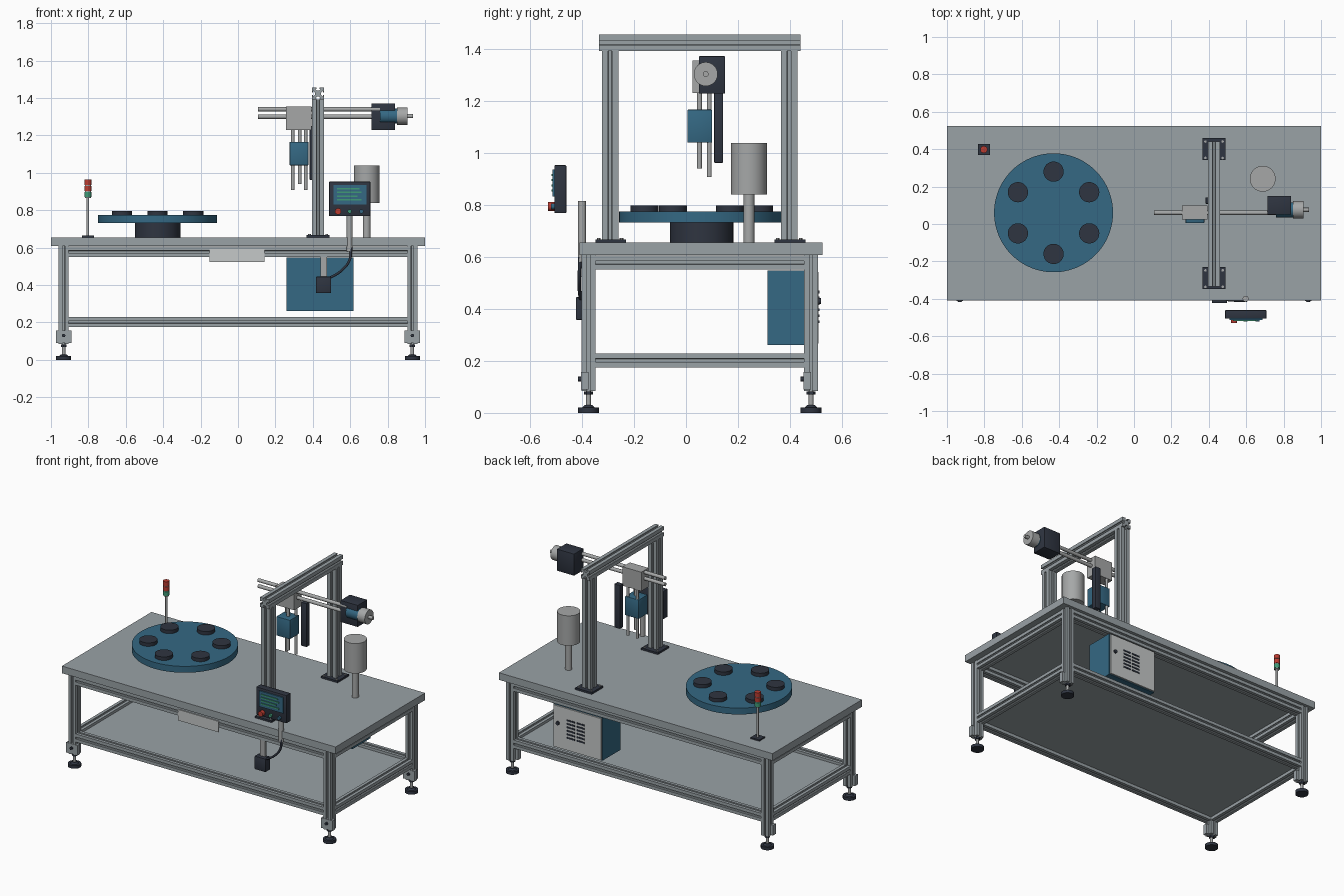
import bpy, bmesh, math
from mathutils import Vector, Matrix

cube = bpy.data.objects.get("Cube")
if cube:
    bpy.data.objects.remove(cube, do_unlink=True)


def material(name, rgb):
    m = bpy.data.materials.new(name)
    m.use_nodes = True
    m.diffuse_color = (*rgb, 1)
    node = next(n for n in m.node_tree.nodes if n.type == 'BSDF_PRINCIPLED')
    node.inputs["Base Color"].default_value = (*rgb, 1)
    return m


ALU = material("aluminium grey", (0.32, 0.36, 0.38))
STEEL = material("steel grey", (0.38, 0.39, 0.39))
LIGHT = material("light grey", (0.56, 0.58, 0.58))
DARK = material("charcoal", (0.028, 0.035, 0.052))
BLUE = material("machine blue", (0.035, 0.14, 0.23))
RED = material("signal red", (0.5, 0.045, 0.03))
GREEN = material("signal green", (0.05, 0.32, 0.18))
parts = []


def finish(name, bm, mat):
    bmesh.ops.recalc_face_normals(bm, faces=bm.faces)
    me = bpy.data.meshes.new(name)
    bm.to_mesh(me)
    bm.free()
    me.materials.append(mat)
    ob = bpy.data.objects.new(name, me)
    bpy.context.collection.objects.link(ob)
    parts.append(ob)
    return ob


def box(name, x, y, z, mat, bevel=0):
    """Box from (low, high) ranges on each axis."""
    bm = bmesh.new()
    bmesh.ops.create_cube(bm, size=1)
    for v in bm.verts:
        v.co = [sum(r) / 2 + c * (r[1] - r[0]) for r, c in zip((x, y, z), v.co)]
    if bevel:
        bmesh.ops.bevel(bm, geom=bm.edges[:], offset=bevel, segments=2,
                        affect='EDGES', profile=0.5)
    return finish(name, bm, mat)


def place(a, b):
    d = Vector(b) - Vector(a)
    return d.length, Matrix.Translation(a) @ d.to_track_quat('Z', 'Y').to_matrix().to_4x4()


def rod(name, a, b, r, mat, sides=32, r2=None):
    """Cylinder or cone between two points."""
    length, mx = place(a, b)
    bm = bmesh.new()
    bmesh.ops.create_cone(bm, cap_ends=True, segments=sides, radius1=r,
                          radius2=r if r2 is None else r2, depth=length,
                          matrix=mx @ Matrix.Translation((0, 0, length / 2)))
    return finish(name, bm, mat)


def slot_profile(name, a, b, size):
    """Square extrusion with a T-slot in each of its four sides."""
    h = size / 2
    side = [(1, -1), (1, -.24), (.82, -.24), (.82, -.45), (.5, -.2),
            (.5, .2), (.82, .45), (.82, .24), (1, .24)]
    length, mx = place(a, b)
    bm = bmesh.new()
    verts = []
    for k in range(4):
        turn = Matrix.Rotation(k * math.pi / 2, 4, 'Z')
        verts += [bm.verts.new(mx @ turn @ Vector((p * h, q * h, 0))) for p, q in side]
    face = bm.faces.new(verts)
    new = bmesh.ops.extrude_face_region(bm, geom=[face])["geom"]
    shift = Vector(b) - Vector(a)
    bmesh.ops.translate(bm, vec=shift, verts=[g for g in new if isinstance(g, bmesh.types.BMVert)])
    return finish(name, bm, ALU)


# Table frame: legs, levelling feet, clamps
LX, LY, CY, S = 0.932, 0.428, 0.053, 0.054
for sx, xn in ((-1, "right"), (1, "left")):
    for sy, yn in ((-1, "front"), (1, "back")):
        x, y, n = sx * LX, CY + sy * LY, f"{yn}_{xn}"
        slot_profile(f"leg_{n}", (x, y, 0.085), (x, y, 0.608), S)
        rod(f"foot_{n}", (x, y, 0), (x, y, 0.02), 0.04, DARK)
        rod(f"foot_hub_{n}", (x, y, 0.02), (x, y, 0.03), 0.025, DARK, r2=0.014)
        rod(f"foot_stem_{n}", (x, y, 0.02), (x, y, 0.09), 0.009, STEEL, 16)
        rod(f"foot_nut_{n}", (x, y, 0.07), (x, y, 0.083), 0.017, DARK, 6)
        box(f"leg_clamp_{n}", (x - .041, x + .041), (y - .029, y), (0.09, 0.157), ALU)
        rod(f"clamp_screw_{n}", (x, y - .041, 0.13), (x, y - .025, 0.13), 0.009, DARK, 16)

# Table rails, top and shelf
for z, n in ((0.578, "upper"), (0.202, "lower")):
    for s in (-1, 1):
        y, x = CY + s * LY, s * LX
        slot_profile(f"{n}_long_rail", (-LX + S / 2, y, z), (LX - S / 2, y, z), S)
        slot_profile(f"{n}_cross_rail", (x, CY - LY + S / 2, z), (x, CY + LY - S / 2, z), S)
box("table_top", (-1, 1), (-0.41, 0.525), (0.608, 0.655), ALU)
box("lower_shelf", (-0.92, 0.92), (-0.36, 0.465), (0.2, 0.212), ALU)
box("front_plate", (-0.152, 0.143), (-0.408, -0.4), (0.522, 0.594), LIGHT)

# Rotary table with six nests
TX, TY = -0.43, 0.06
rod("turntable_base", (TX, TY, 0.655), (TX, TY, 0.735), 0.122, DARK, 48)
rod("turntable_disc", (TX, TY, 0.732), (TX, TY, 0.774), 0.318, BLUE, 96)
for i in range(6):
    a = math.radians(90 + 60 * i)
    x, y = TX + .22 * math.cos(a), TY + .22 * math.sin(a)
    rod("turntable_nest", (x, y, 0.77), (x, y, 0.797), 0.054, DARK, 40)

# Signal tower
SX, SY = -0.803, 0.398
box("signal_base", (SX - .032, SX + .032), (SY - .029, SY + .029), (0.655, 0.664), DARK)
rod("signal_pole", (SX, SY, 0.66), (SX, SY, 0.962), 0.007, STEEL, 16)
for z, mat in ((0.87, GREEN), (0.903, RED), (0.936, RED)):
    rod("signal_lamp", (SX, SY, z), (SX, SY, z + .028), 0.019, mat, 24)
    rod("signal_ring", (SX, SY, z - .005), (SX, SY, z), 0.016, STEEL, 24)

# Gantry
GX = 0.428
for y, n in ((-0.292, "front"), (0.397, "back")):
    slot_profile(f"gantry_post_{n}", (GX, y, 0.66), (GX, y, 1.392), 0.064)
    box(f"gantry_foot_{n}", (GX - .061, GX + .061), (y - .056, y + .062), (0.655, 0.667), DARK)
    for sx in (-1, 1):
        for sy in (-1, 1):
            bx, by = GX + sx * .046, y + sy * .044
            rod("gantry_bolt", (bx, by, 0.665), (bx, by, 0.672), 0.007, STEEL, 12)
slot_profile("gantry_beam", (GX, -0.335, 1.423), (GX, 0.44, 1.423), 0.064)

# Linear axis with carriage and lifting unit
for z, y in ((1.34, 0.06), (1.30, 0.062)):
    rod("axis_rod", (0.107, y, z), (0.76, y, z), 0.0115, STEEL, 20)
box("axis_carriage", (0.257, 0.393), (0.025, 0.1), (1.23, 1.355), STEEL)
box("lift_body", (0.276, 0.376), (0.005, 0.1), (1.04, 1.166), BLUE, 0.003)
rod("lift_piston", (0.33, 0.052, 0.94), (0.33, 0.052, 1.24), 0.01, STEEL, 20)
for x in (0.293, 0.362):
    rod("lift_guide", (x, 0.09, 0.908), (x, 0.09, 1.24), 0.009, STEEL, 20)
box("cable_chain", (0.383, 0.425), (0.108, 0.143), (0.962, 1.25), DARK, 0.003)

# Drive motor
MY, MZ = 0.076, 1.303
box("drive_housing", (0.713, 0.84), (0.05, 0.15), (1.228, 1.372), DARK, 0.003)
rod("motor_body", (0.76, MY, MZ), (0.862, MY, MZ), 0.04, BLUE, 40)
rod("motor_cap", (0.85, MY, MZ), (0.905, MY, MZ), 0.046, STEEL, 40)
rod("motor_shaft", (0.9, MY, MZ), (0.935, MY, MZ), 0.011, STEEL, 20)

# Supply tank on a stem
rod("tank_stem", (0.688, 0.242, 0.65), (0.688, 0.242, 0.845), 0.021, STEEL)
rod("tank", (0.688, 0.242, 0.84), (0.688, 0.242, 1.038), 0.069, STEEL, 56)

# Operator panel on its pole
rod("panel_pole", (0.597, -0.4, 0.58), (0.597, -0.4, 0.815), 0.016, STEEL, 24)
box("panel_housing", (0.487, 0.708), (-0.506, -0.46), (0.768, 0.953), DARK, 0.004)
box("panel_screen", (0.511, 0.687), (-0.513, -0.5), (0.832, 0.936), BLUE)
for i, w in enumerate((.12, .13, .11, .13)):
    z = 0.915 - i * .02
    box("screen_line", (0.53, 0.53 + w), (-0.518, -0.512), (z - .004, z + .004), GREEN)
for x, r, mat, out in ((.535, .017, RED, .53), (.597, .011, GREEN, .52), (.66, .011, BLUE, .52)):
    rod("panel_button", (x, -0.5, 0.794), (x, -out, 0.794), r, mat, 24)

# Junction box with cable
box("junction_box", (0.417, 0.497), (-0.423, -0.375), (0.358, 0.445), DARK, 0.003)
box("junction_bracket", (0.44, 0.475), (-0.398, -0.38), (0.44, 0.56), STEEL)
cu = bpy.data.curves.new("panel_cable", 'CURVE')
cu.dimensions, cu.bevel_depth, cu.bevel_resolution = '3D', 0.007, 2
path = [(.603, -.408, .6), (.597, -.41, .535), (.55, -.41, .475), (.485, -.405, .435)]
sp = cu.splines.new('BEZIER')
sp.bezier_points.add(len(path) - 1)
for p, co in zip(sp.bezier_points, path):
    p.co = co
    p.handle_left_type = p.handle_right_type = 'AUTO'
cu.materials.append(DARK)
bpy.context.collection.objects.link(bpy.data.objects.new("panel_cable", cu))

# Control cabinet with vented door at the back
box("control_cabinet", (0.26, 0.617), (0.313, 0.5), (0.262, 0.547), BLUE)
box("cabinet_door", (0.265, 0.612), (0.5, 0.51), (0.267, 0.542), LIGHT)
for i in range(6):
    z = 0.345 + i * .023
    for x in (0.385, 0.455):
        box("door_vent", (x, x + .058), (0.509, 0.513), (z, z + .01), DARK)
rod("door_lock", (0.578, 0.505, 0.43), (0.578, 0.519, 0.43), 0.012, DARK, 20)

# Smooth round parts, keep edges sharp
bpy.ops.object.select_all(action='DESELECT')
for ob in parts:
    ob.select_set(True)
bpy.context.view_layer.objects.active = parts[0]
bpy.ops.object.shade_smooth_by_angle(angle=math.radians(30))
